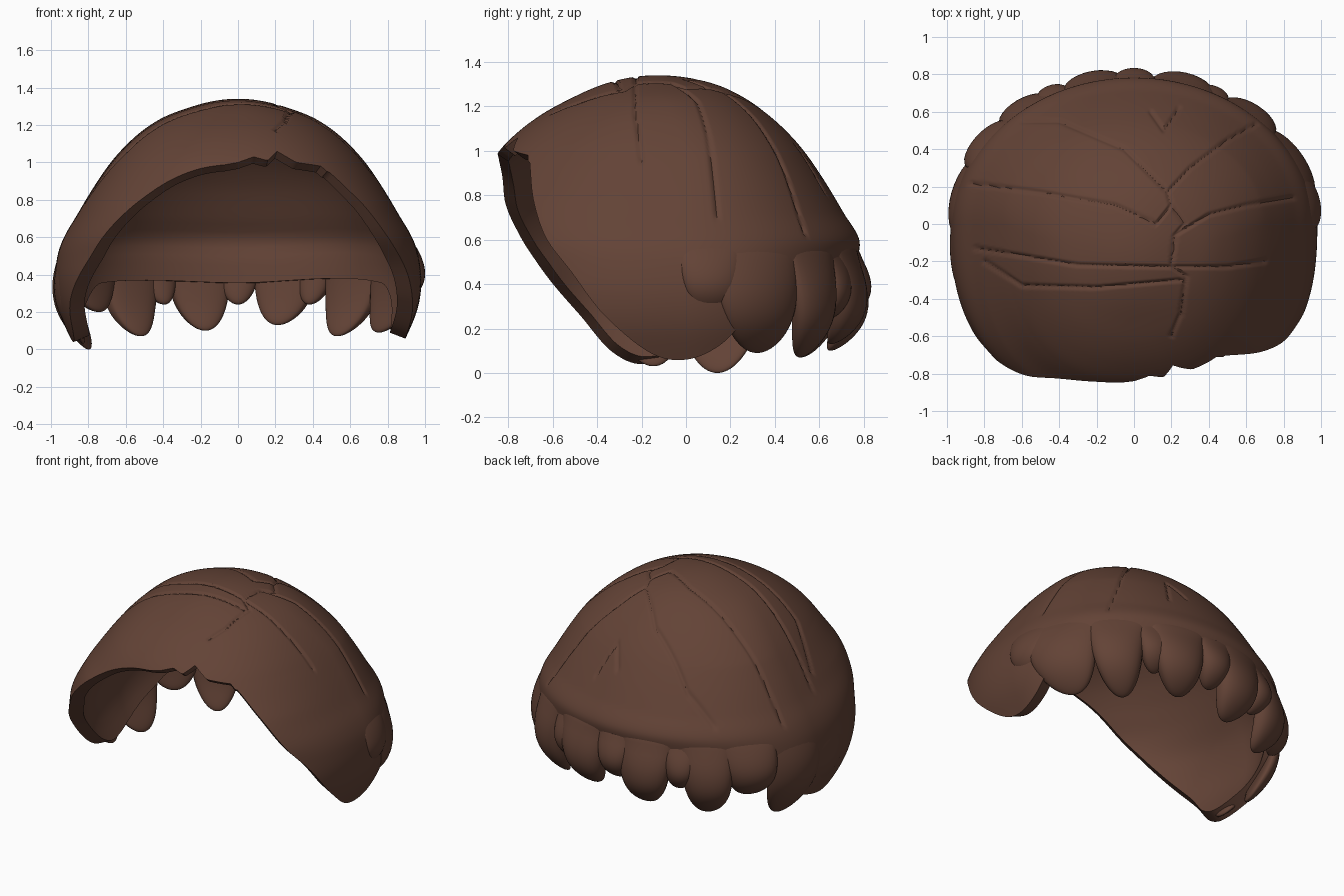
import bpy, bmesh, math
from mathutils import Vector

if "Cube" in bpy.data.objects:
    bpy.data.objects.remove(bpy.data.objects["Cube"])

TOP = 1.34
brown = bpy.data.materials.new("chestnut_brown")
brown.diffuse_color = (0.125, 0.056, 0.037, 1)
brown.use_nodes = True
brown.node_tree.nodes["Principled BSDF"].inputs["Base Color"].default_value = brown.diffuse_color


def smooth_table(tab, x, col=1):
    """Cubic interpolation of one column of a small table."""
    n = len(tab)
    if x <= tab[0][0]:
        return tab[0][col]
    if x >= tab[-1][0]:
        return tab[-1][col]
    k = next(i for i in range(n - 1) if x <= tab[i + 1][0])

    def slope(i):
        a, b = max(i - 1, 0), min(i + 1, n - 1)
        return (tab[b][col] - tab[a][col]) / (tab[b][0] - tab[a][0])
    h = tab[k + 1][0] - tab[k][0]
    t = (x - tab[k][0]) / h
    return ((2*t**3 - 3*t**2 + 1) * tab[k][col] + (t**3 - 2*t**2 + t) * h * slope(k)
            + (3*t**2 - 2*t**3) * tab[k + 1][col] + (t**3 - t**2) * h * slope(k + 1))


# Head form: drop below the crown (square root), half width, back y, front y
FORM = [(math.sqrt(TOP - z), a, b, f) for z, a, b, f in [
    (1.34, 0, -.13, -.13), (1.30, .24, .13, -.37), (1.24, .40, .26, -.51),
    (1.17, .51, .36, -.64), (1.09, .60, .45, -.75), (1.0, .68, .53, -.84),
    (.87, .77, .62, -.92), (.72, .86, .71, -1.0), (.6, .93, .78, -1.0),
    (.5, .965, .77, -.97), (.35, .98, .76, -.96), (.2, .955, .74, -.94),
    (.0, .87, .68, -.88)]]

# Hairline height by direction in degrees (0 = front, + = right)
RIM = [(-180, .35), (-118, .35), (-106, .22), (-92, .10), (-77, .04), (-69, .10),
       (-62, .26), (-51, .47), (-40, .68), (-27, .87), (-15, .96), (0, 1.0),
       (6, 1.03), (11, 1.01), (16, 1.06), (22, 1.0), (32, .98), (43, .80),
       (52, .60), (60, .45), (69, .25), (80, .09), (90, .06), (100, .13),
       (114, .35), (180, .35)]

# Partings seen from above
SEAMS = [
    [(.18, .17), (-.05, .40), (-.40, .55), (-.6, .55)],
    [(.12, 0), (-.1, .1), (-.5, .17), (-.9, .22)],
    [(.20, -.23), (-.3, -.22), (-.6, -.17), (-.85, -.13)],
    [(.25, -.30), (-.2, -.34), (-.6, -.33), (-.8, -.2)],
    [(.18, .17), (.3, .3), (.5, .45), (.68, .55)],
    [(.22, -.06), (.4, .05), (.6, .1), (.85, .14)],
    [(.2, -.23), (.5, -.23), (.7, -.2)],
    [(.18, .17), (.2, .1), (.12, 0)],
    [(.2, .1), (.27, 0), (.22, -.06), (.2, -.23), (.28, -.28), (.25, -.48), (.2, -.6)],
    [(.09, .6), (.16, .5), (.24, .62)],
]


def seam_distance(x, y):
    best = 9
    for path in SEAMS:
        for (ax, ay), (bx, by) in zip(path, path[1:]):
            dx, dy = bx - ax, by - ay
            t = ((x - ax) * dx + (y - ay) * dy) / (dx * dx + dy * dy)
            t = max(0, min(1, t))
            best = min(best, math.hypot(x - ax - t * dx, y - ay - t * dy))
    return best


def head_point(deg, z, out=0.0):
    """Point on the head form in a direction and at a height."""
    q = math.sqrt(max(TOP - z, 0))
    a, back, front = (smooth_table(FORM, q, c) for c in (1, 2, 3))
    yc = -.13 * (1 - min(1, q / .6) ** 2)
    s, c = math.sin(math.radians(deg)), -math.cos(math.radians(deg))
    if a < 1e-4:
        return Vector((0, yc, z))
    b = back - yc if c > 0 else yc - front
    n = 2 + (.5 * min(1, q / .75) ** 2 if c < 0 else 0)
    r = (abs(s / a) ** n + abs(c / b) ** n) ** (-1 / n) + out
    return Vector((r * s, yc + r * c, z))


def finish(name, bm, angle):
    me = bpy.data.meshes.new(name)
    bm.to_mesh(me)
    bm.free()
    ob = bpy.data.objects.new(name, me)
    bpy.context.collection.objects.link(ob)
    me.materials.append(brown)
    bpy.ops.object.select_all(action='DESELECT')
    ob.select_set(True)
    bpy.context.view_layer.objects.active = ob
    bpy.ops.object.shade_smooth_by_angle(angle=math.radians(angle))
    return ob


def rim_height(deg):
    if -6 < deg < 34:                       # ragged fringe, straight segments
        for (a, za), (b, zb) in zip(RIM, RIM[1:]):
            if a <= deg <= b:
                return za + (zb - za) * (deg - a) / (b - a)
    return smooth_table(RIM, deg)


# Main cap: engraved outer skin and plain inner skin joined at the hairline
def hair_cap(cols=384):
    bm = bmesh.new()
    rims = [rim_height(-180 + 360 * j / cols) for j in range(cols)]

    def skin(rows, inner):
        rings = []
        for i in range(1, rows + 1):
            ring = []
            for j in range(cols):
                q = math.sqrt(TOP - rims[j]) * i / rows
                p = head_point(-180 + 360 * j / cols, TOP - q * q)
                inward = (Vector((0, 0, .4)) - p).normalized()
                if inner:
                    low = max(0, min(1, (.9 - p.z) / .4))
                    p += inward * (.06 + .03 * low)
                    p.z = max(p.z, .02)
                elif p.z > .62:
                    d = seam_distance(p.x, p.y)
                    p += inward * .012 * max(0, 1 - d / .015)
                ring.append(bm.verts.new(p))
            rings.append(ring)
        apex = bm.verts.new((0, -.13, TOP - (.06 if inner else 0)))
        for j in range(cols):
            k = (j + 1) % cols
            bm.faces.new((apex, rings[0][j], rings[0][k]))
            for r0, r1 in zip(rings, rings[1:]):
                bm.faces.new((r0[j], r1[j], r1[k], r0[k]))
        return rings[-1]

    outer, inside = skin(100, False), skin(36, True)
    for j in range(cols):
        k = (j + 1) % cols
        bm.faces.new((outer[j], inside[j], inside[k], outer[k]))
    bmesh.ops.recalc_face_normals(bm, faces=bm.faces[:])
    finish("hair_cap", bm, 40)


# Hanging lock: flattened rounded tongue that swells out of the cap
def lock(name, deg, half, ztop, ztip, bulge, skew=0, steps=24, around=28):
    bm = bmesh.new()
    rings = []
    for i in range(steps + 1):
        v = math.sin(math.pi / 2 * i / steps) * .999
        end = (1 - v ** 6) ** .5
        w = half * (1 - v ** 5) ** .5 * (1.08 - .25 * v)
        lift = (bulge + .02) * math.sin(math.pi * .72 * v) * end
        ring = []
        for k in range(around):
            t = 2 * math.pi * k / around
            s = math.sin(t)
            off = lift * s ** .7 if s > 0 else .05 * s * end
            z = ztop + (ztip - ztop) * v
            off += -.02 - .03 * v ** 4
            ring.append(bm.verts.new(head_point(deg + skew * v + w * math.cos(t), z, off)))
        rings.append(ring)
    for r0, r1 in zip(rings, rings[1:]):
        for k in range(around):
            n = (k + 1) % around
            bm.faces.new((r0[k], r1[k], r1[n], r0[n]))
    bm.faces.new(rings[0])
    bm.faces.new(rings[-1])
    bmesh.ops.recalc_face_normals(bm, faces=bm.faces[:])
    finish(name, bm, 50)


hair_cap()
# direction, half width, top, tip, bulge, sideways drift
LOCKS = [
    (97, 9, .62, .27, .035, 0), (110, 14, .62, .09, .045, 3),
    (133, 11, .60, .07, .075, 1), (149, 7, .56, .24, .06, 0),
    (160, 13, .60, .13, .09, 2), (180, 9, .58, .24, .08, 0),
    (-164, 13, .60, .10, .09, -1), (-148, 7, .56, .24, .07, 0),
    (-138, 11, .60, .07, .08, 3), (-120, 11, .60, .20, .06, 2),
    (-100, 13, .60, .0, .03, 0), (-80, 11, .58, .03, .015, 0),
]
for i, (deg, half, zt, zb, bulge, skew) in enumerate(LOCKS):
    lock(f"hair_lock_{i + 1}", deg, half, zt, zb, bulge, skew)
